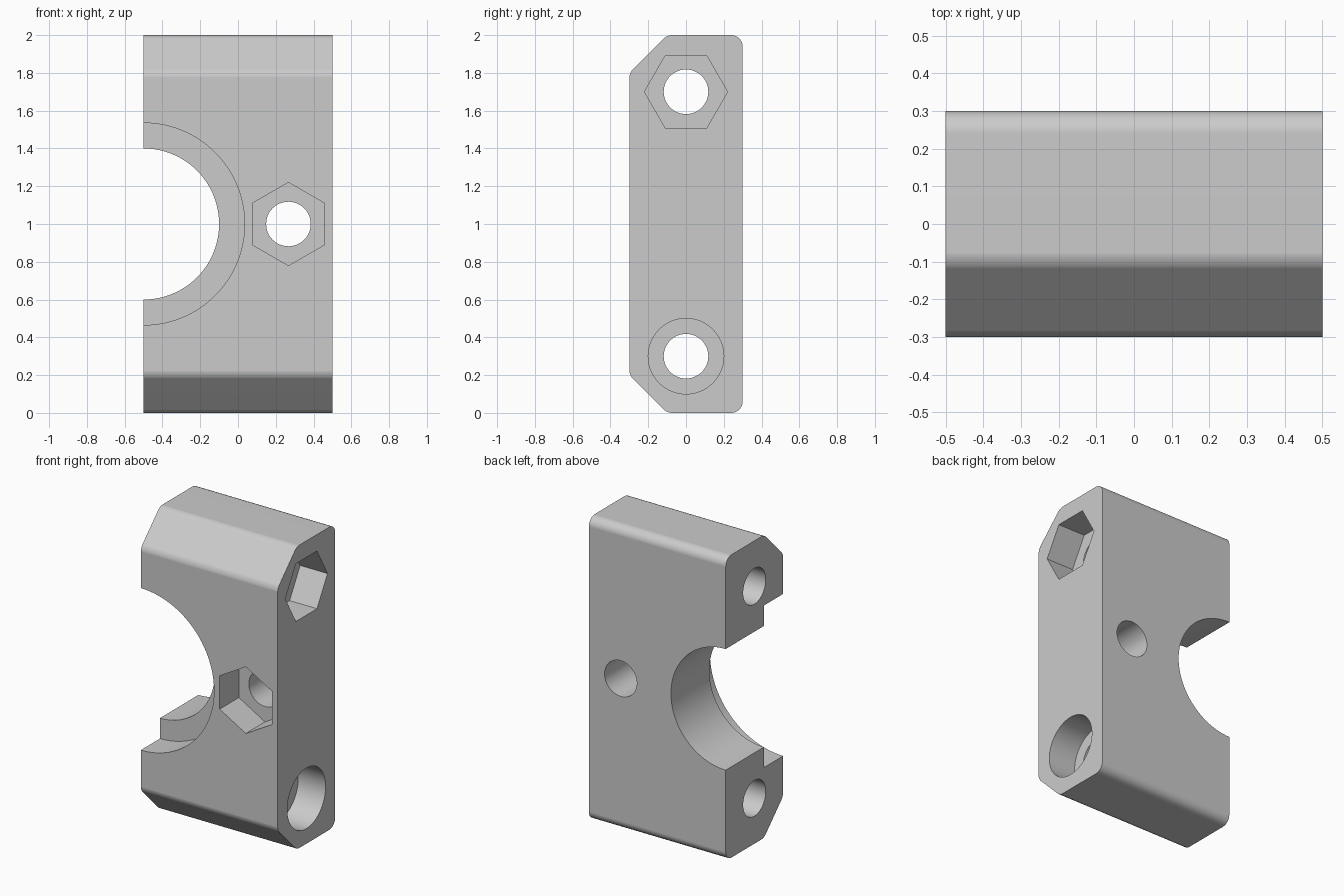
import bpy, bmesh, math
from mathutils import Matrix, Vector

default = bpy.data.objects.get("Cube")
if default:
    bpy.data.objects.remove(default, do_unlink=True)

grey = bpy.data.materials.new("light grey plastic")
grey.use_nodes = True
colour = (0.6, 0.6, 0.6, 1)
grey.diffuse_color = colour
grey.node_tree.nodes["Principled BSDF"].inputs["Base Color"].default_value = colour


def add_object(name, bm):
    bmesh.ops.recalc_face_normals(bm, faces=bm.faces)
    mesh = bpy.data.meshes.new(name)
    bm.to_mesh(mesh)
    bm.free()
    mesh.materials.append(grey)
    obj = bpy.data.objects.new(name, mesh)
    bpy.context.collection.objects.link(obj)
    return obj


# Clamp body: side profile extruded along x, long edges rounded
bm = bmesh.new()
profile = [(-0.1, 0), (0.3, 0), (0.3, 2), (-0.1, 2), (-0.3, 1.8), (-0.3, 0.2)]
face = bm.faces.new([bm.verts.new((-0.5, y, z)) for y, z in profile])
moved = bmesh.ops.extrude_face_region(bm, geom=[face])["geom"]
bmesh.ops.translate(bm, vec=(1, 0, 0),
                    verts=[v for v in moved if isinstance(v, bmesh.types.BMVert)])


def round_edges(at_back, offset):
    edges = [e for e in bm.edges
             if abs(e.verts[0].co.x - e.verts[1].co.x) > 0.5
             and (e.verts[0].co.y > 0.2) == at_back]
    bmesh.ops.bevel(bm, geom=edges, offset=offset, segments=6,
                    profile=0.5, affect='EDGES')


round_edges(False, 0.025)
round_edges(True, 0.06)
body = add_object("clamp_body", bm)


def cut(name, axis, start, end, centre, radius, sides, turn=0):
    """Cut a prism along an axis; centre gives the other two coordinates."""
    bm = bmesh.new()
    bmesh.ops.create_cone(bm, cap_ends=True, segments=sides, radius1=radius,
                          radius2=radius, depth=end - start)
    bmesh.ops.rotate(bm, verts=bm.verts, cent=(0, 0, 0),
                     matrix=Matrix.Rotation(turn, 3, 'Z'))
    if axis == 'X':
        tilt = Matrix.Rotation(math.pi / 2, 3, 'Y')
        place = Vector(((start + end) / 2, centre[0], centre[1]))
    else:
        tilt = Matrix.Rotation(math.pi / 2, 3, 'X')
        place = Vector((centre[0], (start + end) / 2, centre[1]))
    bmesh.ops.rotate(bm, verts=bm.verts, cent=(0, 0, 0), matrix=tilt)
    bmesh.ops.translate(bm, verts=bm.verts, vec=place)
    cutter = add_object(name, bm)
    cutter.hide_render = True
    mod = body.modifiers.new(name, 'BOOLEAN')
    mod.operation = 'DIFFERENCE'
    mod.solver = 'EXACT'
    mod.object = cutter
    bpy.ops.object.modifier_apply(modifier=mod.name)
    bpy.data.objects.remove(cutter, do_unlink=True)


bpy.context.view_layer.objects.active = body
body.select_set(True)

# Half-round seat with a wider step at the front
cut("seat", 'Y', -1, 1, (-0.5, 1), 0.4, 96)
cut("seat_step", 'Y', -1, -0.1, (-0.5, 1), 0.535, 96)

# Front bolt hole with hexagonal nut pocket, points up and down
cut("front_hole", 'Y', -1, 1, (0.267, 1), 0.118, 48)
cut("front_nut_pocket", 'Y', -1, -0.1, (0.267, 1), 0.22, 6, 0)

# Cross bolt holes: nut pocket above, round head pocket below
for name, z in (("upper_hole", 1.7), ("lower_hole", 0.3)):
    cut(name, 'X', -1, 1, (0, z), 0.118, 48)
cut("upper_nut_pocket", 'X', 0.3, 1, (0, 1.7), 0.22, 6, 0)
cut("lower_head_pocket", 'X', 0.3, 1, (0, 0.3), 0.2, 64)

bpy.ops.object.shade_smooth_by_angle(angle=math.radians(30))
normals = body.modifiers.new("clean_shading", 'WEIGHTED_NORMAL')
normals.keep_sharp = True
